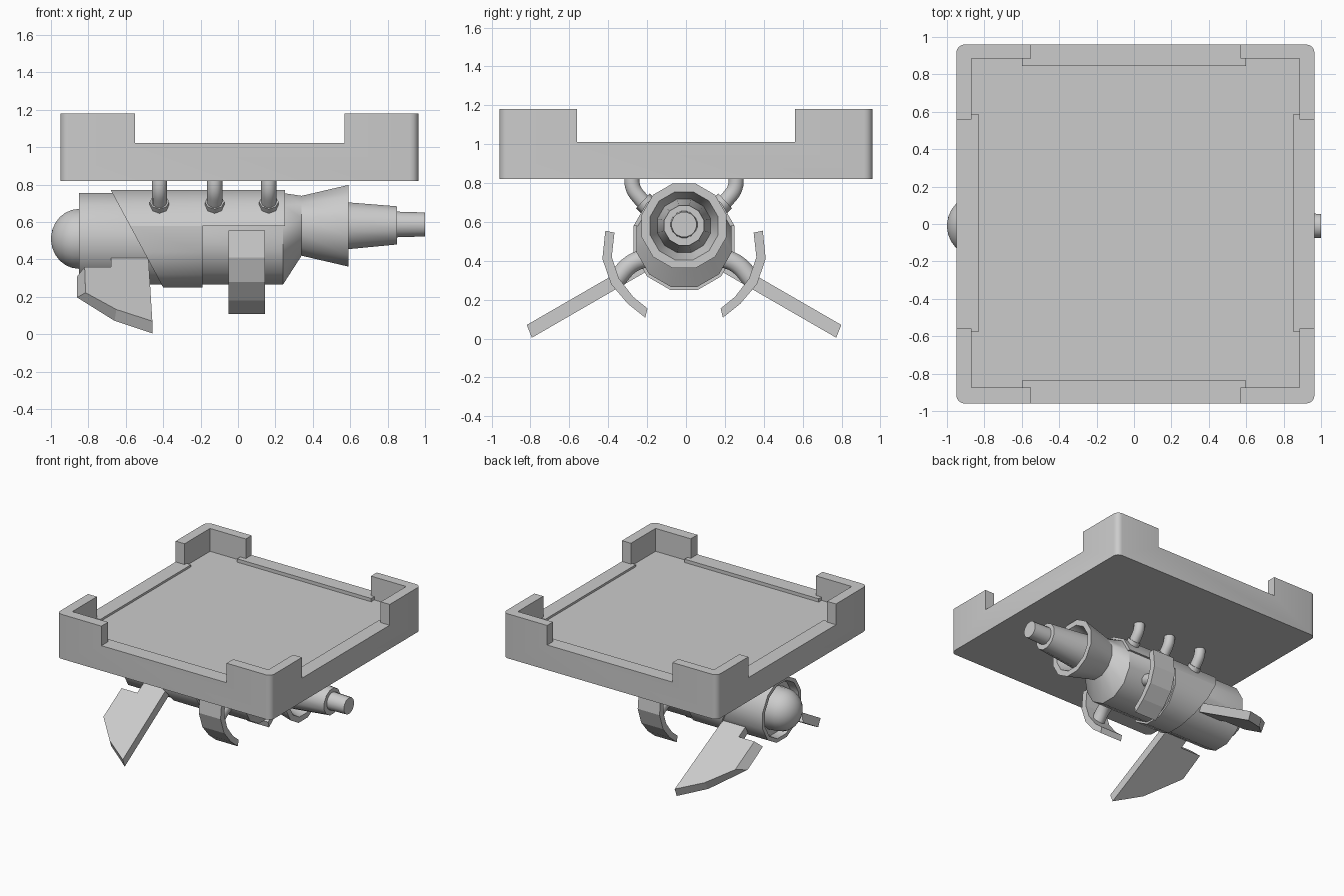
import bpy, bmesh, math
from mathutils import Vector

if "Cube" in bpy.data.objects:
    bpy.data.objects.remove(bpy.data.objects["Cube"])

CY = -0.01                      # engine axis in y
APO = 1 / math.cos(math.pi / 12)  # flat-to-flat correction for 12 sides


def finish(name, bm, angle=None):
    bmesh.ops.recalc_face_normals(bm, faces=bm.faces)
    me = bpy.data.meshes.new(name)
    bm.to_mesh(me)
    bm.free()
    ob = bpy.data.objects.new(name, me)
    bpy.context.collection.objects.link(ob)
    if angle:
        smooth(ob, angle)
    return ob


def smooth(ob, angle):
    bpy.ops.object.select_all(action='DESELECT')
    ob.select_set(True)
    bpy.context.view_layer.objects.active = ob
    bpy.ops.object.shade_smooth_by_angle(angle=math.radians(angle))


def box(name, lo, hi, round_r=0):
    bm = bmesh.new()
    bmesh.ops.create_cube(bm, size=1)
    for v in bm.verts:
        v.co = [lo[i] if v.co[i] < 0 else hi[i] for i in range(3)]
    if round_r:
        edges = [e for e in bm.edges if abs(e.verts[0].co.z - e.verts[1].co.z) > 1e-4]
        bmesh.ops.bevel(bm, geom=edges, offset=round_r, segments=4, profile=0.5, affect='EDGES')
    return finish(name, bm)


def loft(rings, n=12):
    """Rings of (x, z centre, radius across flats) joined along x."""
    bm = bmesh.new()
    loops = []
    for x, zc, r in rings:
        k = r / math.cos(math.pi / n)
        loops.append([bm.verts.new((x, CY + k * math.cos(a), zc + k * math.sin(a)))
                      for a in [(i + 0.5) * math.tau / n for i in range(n)]])
    for a, b in zip(loops, loops[1:]):
        for i in range(n):
            bm.faces.new((a[i], a[(i + 1) % n], b[(i + 1) % n], b[i]))
    bm.faces.new(loops[0])
    bm.faces.new(loops[-1])
    return bm


def cut(bm, co, no):
    """Remove everything on the +no side and cap the opening."""
    g = bm.verts[:] + bm.edges[:] + bm.faces[:]
    r = bmesh.ops.bisect_plane(bm, geom=g, plane_co=co, plane_no=no, clear_outer=True)
    edges = [e for e in r['geom_cut'] if isinstance(e, bmesh.types.BMEdge)]
    bmesh.ops.contextual_create(bm, geom=edges)


def prism(name, a, b):
    """Solid between two outlines with matching points."""
    bm = bmesh.new()
    va, vb = [bm.verts.new(p) for p in a], [bm.verts.new(p) for p in b]
    bm.faces.new(va)
    bm.faces.new(vb)
    n = len(a)
    for i in range(n):
        j = (i + 1) % n
        bm.faces.new((va[i], va[j], vb[j], vb[i]))
    return finish(name, bm)


def pipe(name, pts, r, res=3):
    cu = bpy.data.curves.new(name, 'CURVE')
    cu.dimensions = '3D'
    cu.bevel_depth, cu.bevel_resolution = r, res
    cu.resolution_u, cu.use_fill_caps = 5, True
    sp = cu.splines.new('BEZIER')
    sp.bezier_points.add(len(pts) - 1)
    for bp, p in zip(sp.bezier_points, pts):
        bp.co = p
        bp.handle_left_type = bp.handle_right_type = 'AUTO'
    ob = bpy.data.objects.new(name, cu)
    bpy.context.collection.objects.link(ob)
    bpy.ops.object.select_all(action='DESELECT')
    ob.select_set(True)
    bpy.context.view_layer.objects.active = ob
    bpy.ops.object.convert(target='MESH')
    smooth(bpy.context.object, 50)


# Tray with raised corners: block minus the well and the side notches
tray = box("tray", (-0.95, -0.96, 0.82), (0.965, 0.96, 1.18), 0.045)
cutters = [((-0.87, -0.875, 0.995), (0.885, 0.885, 1.4)),
           ((-0.55, -1.2, 1.022), (0.57, 1.2, 1.4)),
           ((-1.2, -0.56, 1.012), (1.2, 0.56, 1.4))]
for lo, hi in cutters:
    c = box("cutter", lo, hi)
    m = tray.modifiers.new("cut", 'BOOLEAN')
    m.operation, m.solver, m.object = 'DIFFERENCE', 'EXACT', c
    bpy.context.view_layer.objects.active = tray
    bpy.ops.object.modifier_apply(modifier=m.name)
    bpy.data.objects.remove(c)
smooth(tray, 30)

# Ledges along the inner walls
box("back_ledge", (-0.6, 0.845, 0.97), (0.6, 0.885, 1.022))
box("front_ledge", (-0.6, -0.875, 0.97), (0.6, -0.838, 1.022))
box("left_ledge", (-0.87, -0.575, 0.97), (-0.83, 0.585, 1.012))
box("right_ledge", (0.85, -0.575, 0.97), (0.885, 0.585, 1.012))

# Engine body with recessed nose rim, waist and flared nozzle
finish("engine_body", loft([
    (-0.79, 0.51, 0.205), (-0.85, 0.51, 0.215), (-0.85, 0.51, 0.245), (0.24, 0.51, 0.245),
    (0.34, 0.58, 0.16), (0.59, 0.58, 0.218), (0.59, 0.58, 0.175), (0.42, 0.58, 0.12)]), 31)

# Nose dome
dome = [(-0.78, 0.51, 0.165)]
for i in range(7):
    t = i / 6 * math.radians(86)
    dome.append((-0.85 - 0.15 * math.sin(t), 0.51, 0.16 * math.cos(t)))
finish("nose_dome", loft(dome, 16), 40)

# Exhaust tubes
finish("exhaust_tube", loft([(0.4, 0.58, 0.145), (0.59, 0.58, 0.125), (0.85, 0.582, 0.102)], 12), 31)
finish("exhaust_tip", loft([(0.8, 0.587, 0.07), (1.0, 0.587, 0.064)], 16), 31)

# Sleeve: slanted front edge, upper half reaches further back
for name, x1, co, no in (("sleeve_upper", 0.25, (0, 0, 0.578), (0, 0, -1)),
                         ("sleeve_lower", -0.19, (0, 0, 0.578), (0, 0, 1))):
    bm = loft([(-0.75, 0.51, 0.26), (x1, 0.51, 0.26)])
    cut(bm, (-0.68, 0, 0.77), (-0.52, 0, -0.28))
    cut(bm, co, no)
    finish(name, bm, 31)

# Wing outlines as (x, distance out from the axis), lower face wider in front
upper = [(-0.68, 0.2), (-0.48, 0.2), (-0.458, 0.914), (-0.65, 0.79),
         (-0.815, 0.61), (-0.82, 0.334), (-0.68, 0.334)]
lower = [(-0.68, 0.2), (-0.48, 0.2), (-0.458, 0.924), (-0.66, 0.79),
         (-0.86, 0.54), (-0.86, 0.315), (-0.68, 0.315)]
# Curved side plate, (y, z) outer then inner
arc = [(0.405, 0.555), (0.42, 0.41), (0.375, 0.28), (0.29, 0.18), (0.2, 0.108),
       (0.188, 0.155), (0.262, 0.215), (0.335, 0.31), (0.372, 0.42), (0.358, 0.545)]

for s, side in ((-1, "front"), (1, "back")):
    def wing_face(pts, h):
        return [(x, CY + s * (0.866 * d + 0.5 * h), 0.497 - 0.5 * d + 0.866 * h) for x, d in pts]
    prism(side + "_wing", wing_face(upper, 0.035), wing_face(lower, -0.035))
    prism(side + "_side_plate", *[[(x, CY + s * y, z) for y, z in arc] for x in (-0.05, 0.145)])
    # Strut holding the side plate
    pipe(side + "_strut", [(0.05, CY + s * y, z) for y, z in
                           ((0.18, 0.42), (0.27, 0.385), (0.355, 0.295))], 0.05)
    # Hanger pipes with collars
    for i, x in enumerate((-0.42, -0.125, 0.165)):
        pipe(f"{side}_hanger_{i + 1}", [(x, CY + s * y, z) for y, z in
             ((0.15, 0.645), (0.225, 0.72), (0.262, 0.775), (0.268, 0.85))], 0.041)
        pipe(f"{side}_collar_{i + 1}", [(x, CY + s * y, z) for y, z in
             ((0.16, 0.66), (0.212, 0.708))], 0.052, 2)
